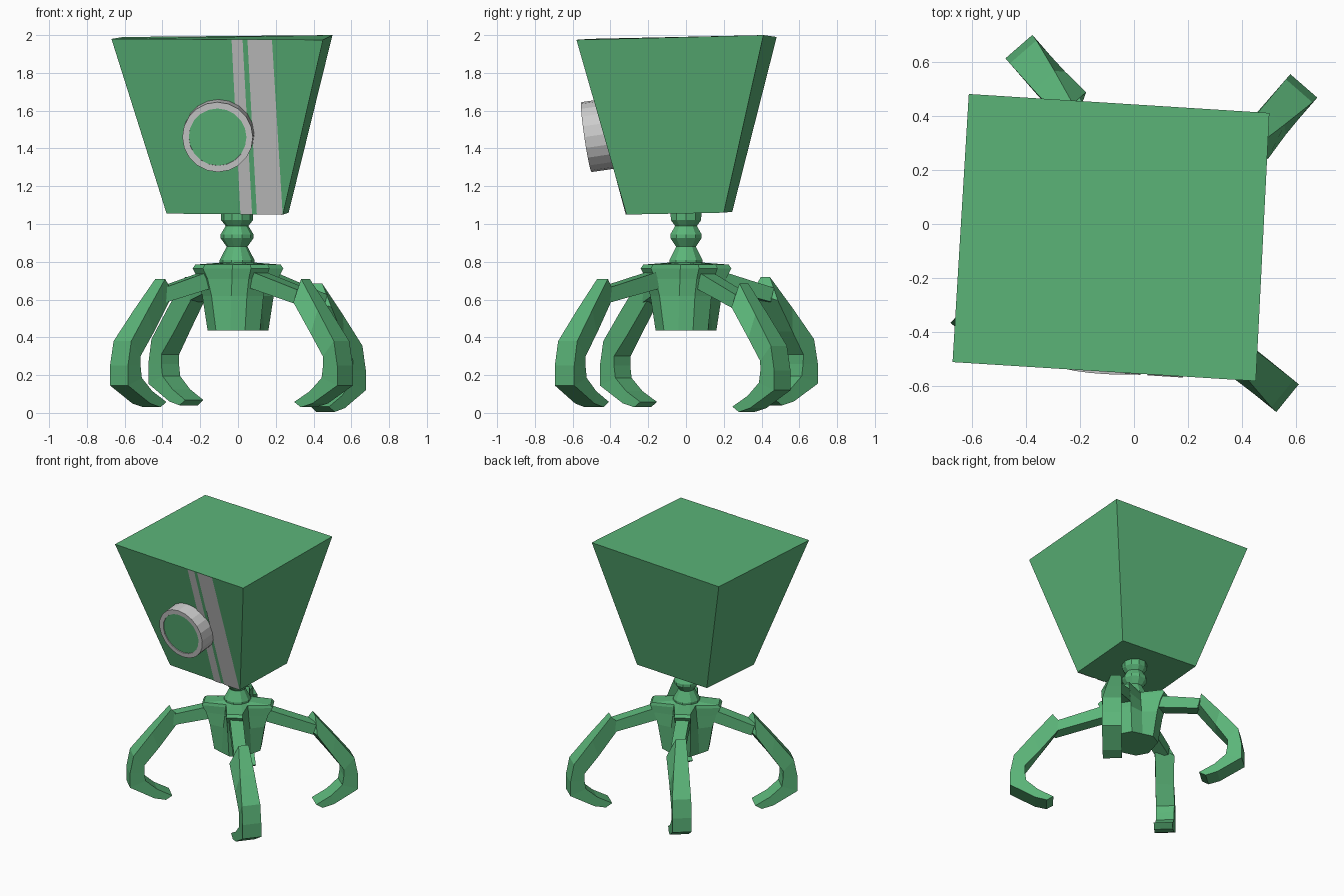
import bpy, bmesh
from math import sin, cos, pi, radians
from mathutils import Vector, Matrix

if "Cube" in bpy.data.objects:
    bpy.data.objects.remove(bpy.data.objects["Cube"])

green = bpy.data.materials.new("green_paint")
green.diffuse_color = (0.105, 0.46, 0.19, 1)
green.use_nodes = True
green.node_tree.nodes["Principled BSDF"].inputs["Base Color"].default_value = green.diffuse_color


def make(name, build, mat):
    """Create an object from a function that fills a bmesh."""
    bm = bmesh.new()
    build(bm)
    me = bpy.data.meshes.new(name)
    bm.to_mesh(me)
    bm.free()
    ob = bpy.data.objects.new(name, me)
    bpy.context.collection.objects.link(ob)
    if mat:
        me.materials.append(mat)
    return ob


def loft(name, rings, mat=green, closed=False):
    """Skin a list of equal-sized point rings; cap the ends or close the loop."""
    def build(bm):
        vs = [[bm.verts.new(p) for p in r] for r in rings]
        n = len(vs[0])
        for a, b in zip(vs, vs[1:] + vs[:1] if closed else vs[1:]):
            for i in range(n):
                j = (i + 1) % n
                bm.faces.new((a[i], a[j], b[j], b[i]))
        if not closed:
            bm.faces.new(vs[0][::-1])
            bm.faces.new(vs[-1])
        bmesh.ops.recalc_face_normals(bm, faces=bm.faces)
    return make(name, build, mat)


def circle(r, z, n=10):
    return [Vector((r * cos(2 * pi * i / n), r * sin(2 * pi * i / n), z)) for i in range(n)]


def polar(deg, r=1.0, z=0.0):
    return Vector((r * cos(radians(deg)), r * sin(radians(deg)), z))


# Head: slightly turned box flaring upward
bottom = [Vector(p) for p in ((-.378, -.27, 1.055), (.238, -.315, 1.05), (.268, .20, 1.06), (-.345, .245, 1.065))]
top = [Vector(p) for p in ((-.67, -.51, 1.98), (.45, -.58, 1.975), (.50, .41, 2.0), (-.61, .48, 1.99))]
loft("head", [bottom, top])

# Two flat grey stripes painted on the front of the head (fractions across its edges)
out = Vector((-.06, -.96, -.28)) * .004
for name, b0, b1, t0, t1 in (("thin_stripe", .635, .735, .568, .620),
                             ("wide_stripe", .776, .998, .643, .759)):
    quad = [bottom[0].lerp(bottom[1], b0), bottom[0].lerp(bottom[1], b1),
            top[0].lerp(top[1], t1), top[0].lerp(top[1], t0)]
    make(name, lambda bm: bm.faces.new([bm.verts.new(p + out) for p in quad]), None)

# Eye: grey ring with a green lens, facing forward and a little down
axis = Vector((-.06, -.985, -.145)).normalized()
place = Matrix.Translation((-.108, -.527, 1.46)) @ axis.to_track_quat('Z', 'Y').to_matrix().to_4x4()
ring = loft("eye_ring", [circle(r, z, 20) for r, z in
                         ((.187, -.16), (.187, 0), (.153, 0), (.153, -.16))], None, True)
lens = loft("eye_lens", [circle(.155, -.16, 20), circle(.155, -.006, 20)])
ring.matrix_world = place
lens.matrix_world = place

# Neck: beaded column
neck = [(.092, .77), (.092, .81), (.055, .88), (.087, .925), (.087, .945),
        (.06, .99), (.084, 1.02), (.087, 1.08)]
loft("neck", [[p + Vector((-.005, 0, 0)) for p in circle(r, z)] for r, z in neck])

# Hub: four-armed star on top, tapering to a fluted stub
ARM_AZ = 29


def star(tip, valley, spread, z):
    return [polar(ARM_AZ + 90 * k + d, r, z) for k in range(4)
            for r, d in ((tip, -spread), (tip, spread), (valley, 45))]


loft("hub", [star(.165, .145, 16, .435), star(.195, .13, 15, .62), star(.22, .115, 14, .71),
             star(.25, .11, 13, .765), star(.235, .105, 13, .785), star(.10, .09, 20, .795)])

# Legs: curved claw profile as (inset, height, side) for the four edges
# of the claw: outer right, outer left, inner left, inner right
sections = [
    ((.29, .71, -.012), (.29, .71, .060), (.36, .63, .050), (.29, .585, -.077)),
    ((.155, .545, -.04), (.155, .545, .064), (.20, .42, .058), (.18, .42, -.068)),
    ((.025, .38, -.064), (.025, .38, .066), (.10, .30, .062), (.10, .30, -.064)),
    ((0, .25, -.066), (0, .25, .066), (.10, .25, .062), (.10, .25, -.062)),
    ((0, .145, -.066), (0, .145, .066), (.11, .185, .062), (.11, .185, -.062)),
    ((.17, .05, -.066), (.17, .05, .066), (.19, .115, .062), (.19, .115, -.062)),
    ((.25, .03, -.064), (.25, .03, .064), (.295, .058, .064), (.295, .058, -.064)),
]
legs = {"front_left": ((-.63, -.41), 226, 0), "front_right": ((.567, -.643), -39, 0),
        "back_right": ((.627, .51), 49, -.025), "back_left": ((-.425, .655), 131, .01)}
for name, (o, az, dz) in legs.items():
    u = polar(az)
    side = polar(az + 90)
    base = Vector((o[0], o[1], dz))

    def at(s, z, w):
        return base - u * s + side * w + Vector((0, 0, z))

    loft(name + "_leg", [[at(*p) for p in sec] for sec in sections])

    # Arm joining the hub to the knee
    knee = at(.29, .615, 0)
    hub_az = max((ARM_AZ + 90 * i for i in range(4)), key=lambda a: knee.dot(polar(a)))
    start = polar(hub_az, .15, .715)
    run = (knee - start).normalized()
    across = run.cross(Vector((0, 0, 1))).normalized() * .045
    up = across.cross(run).normalized() * .045
    loft(name + "_arm", [[c - across - up * t, c + across - up * t, c + across + up * t, c - across + up * t]
                         for c, t in ((start, 1.0), (knee, .85))])
